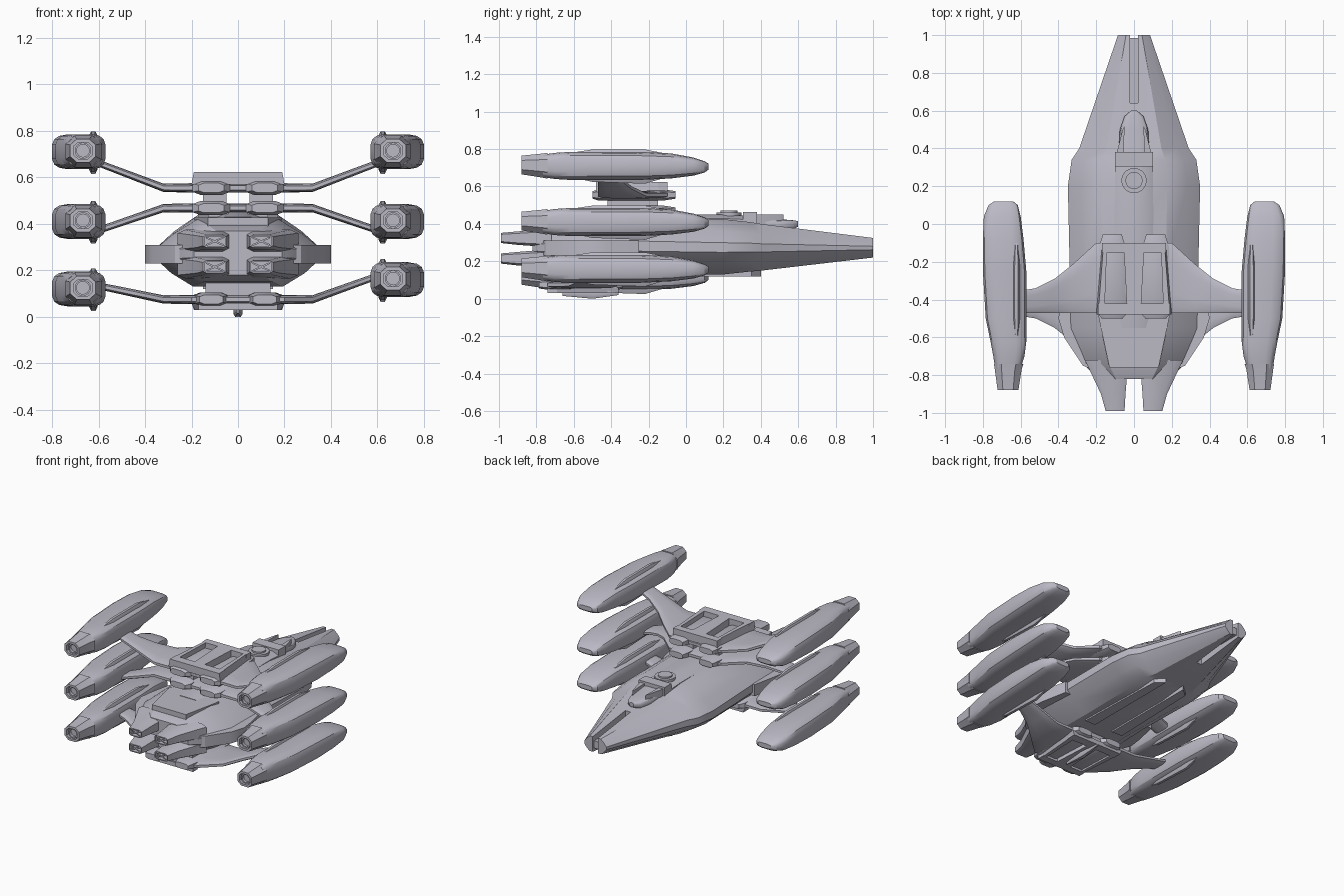
import bpy
import bmesh
from math import cos, sin, pi, radians
from mathutils import Vector

cube = bpy.data.objects.get("Cube")
if cube:
    bpy.data.objects.remove(cube, do_unlink=True)

grey = bpy.data.materials.new("pale_grey_hull")
grey.use_nodes = True
grey.diffuse_color = (0.5, 0.49, 0.56, 1)
grey.node_tree.nodes["Principled BSDF"].inputs["Base Color"].default_value = grey.diffuse_color
parts = []


def finish(name, bm):
    bmesh.ops.recalc_face_normals(bm, faces=bm.faces)
    mesh = bpy.data.meshes.new(name)
    bm.to_mesh(mesh)
    bm.free()
    mesh.materials.append(grey)
    obj = bpy.data.objects.new(name, mesh)
    bpy.context.collection.objects.link(obj)
    parts.append(obj)
    return obj


def skin(name, rings, recess=0, rim=0.01):
    """Join rings of points; optionally hollow out the first cap."""
    bm = bmesh.new()
    loops = [[bm.verts.new(p) for p in ring] for ring in rings]
    n = len(loops[0])
    for a, b in zip(loops, loops[1:]):
        for i in range(n):
            j = (i + 1) % n
            bm.faces.new((a[i], a[j], b[j], b[i]))
    front = bm.faces.new(loops[0])
    bm.faces.new(loops[-1])
    if recess:
        bmesh.ops.recalc_face_normals(bm, faces=bm.faces)
        bmesh.ops.inset_region(bm, faces=[front], thickness=rim)
        inner = bmesh.ops.extrude_face_region(bm, geom=[front])["geom"]
        moved = [v for v in inner if isinstance(v, bmesh.types.BMVert)]
        bmesh.ops.translate(bm, verts=moved, vec=(0, recess, 0))
        if front.is_valid:
            bm.faces.remove(front)
    return finish(name, bm)


def outline(a0, a1, b0, b1, n=16, k=0.6):
    """Rounded rectangle as a list of (a, b)."""
    top = cos(pi / n) ** k
    pts = []
    for i in range(n):
        t = 2 * pi * (i + 0.5) / n
        u, v = [abs(f(t)) ** k / top * (1 if f(t) > 0 else -1) for f in (cos, sin)]
        pts.append(((a0 + a1 + u * (a1 - a0)) / 2, (b0 + b1 + v * (b1 - b0)) / 2))
    return pts


def loft(name, sections, s=1, n=16, k=0.6, dz=0, **kw):
    """Sections along y: (y, x0, x1, z0, z1)."""
    rings = [[Vector((s * x, y, z + dz)) for x, z in outline(x0, x1, z0, z1, n, k)]
             for y, x0, x1, z0, z1 in sections]
    return skin(name, rings, **kw)


def prism(name, plan, z0, z1, s=1, shrink=1.0):
    """Plan polygon raised from z0 to z1."""
    return skin(name, [[Vector((s * x * f, y, z)) for x, y in plan]
                       for z, f in ((z0, 1), (z1, shrink))])


def box(name, x0, x1, y0, y1, z0, z1, s=1):
    return prism(name, [(x0, y0), (x1, y0), (x1, y1), (x0, y1)], z0, z1, s)


# Main hull, faceted and tapering to the tail
half = [(0.5, 1), (0.8, 0.55), (1, 0.15), (1, -0.2), (0.82, -0.6), (0.55, -1)]
section = half + [(-u, v) for u, v in reversed(half)]
hull_rings = []
for y, w, lo, hi in [(-0.82, 0.19, 0.18, 0.37), (-0.74, 0.27, 0.15, 0.4), (-0.55, 0.35, 0.13, 0.42),
                     (-0.25, 0.34, 0.13, 0.44), (0.2, 0.35, 0.13, 0.425), (0.34, 0.33, 0.145, 0.41),
                     (0.4, 0.29, 0.15, 0.4), (1, 0.085, 0.22, 0.325)]:
    mid, h = (lo + hi) / 2, (hi - lo) / 2
    hull_rings.append([Vector((u * w, y, mid + v * h)) for u, v in section])
hull = skin("hull", hull_rings)

# Slot that splits the tail in two
cutter = box("tail_slot_cutter", -0.02, 0.02, 0.64, 1.1, 0, 0.6)
parts.remove(cutter)
cutter.hide_render = True
cutter.hide_set(True)
slot = hull.modifiers.new("tail_slot", 'BOOLEAN')
slot.operation = 'DIFFERENCE'
slot.object = cutter
bpy.context.view_layer.objects.active = hull
bpy.ops.object.modifier_apply(modifier=slot.name)
bpy.data.objects.remove(cutter, do_unlink=True)
box("tail_slot_floor", -0.02, 0.02, 0.62, 0.985, 0.24, 0.29)

# Sloping plate on the front deck
prism("front_deck_plate", [(-0.19, -0.48), (-0.13, -0.76), (0.13, -0.76), (0.19, -0.48)], 0.39, 0.427)

# Spine, gun turret and rear fairing
loft("spine", [(-0.55, -0.1, 0.1, 0.36, 0.43), (-0.3, -0.11, 0.11, 0.36, 0.455),
               (0.2, -0.1, 0.1, 0.36, 0.45), (0.36, -0.1, 0.1, 0.36, 0.44)], n=8, k=0.7)
loft("rear_fairing", [(0.3, -0.085, 0.085, 0.36, 0.445), (0.5, -0.075, 0.075, 0.36, 0.425),
                      (0.57, -0.05, 0.05, 0.37, 0.42), (0.6, -0.015, 0.015, 0.385, 0.415)])
for name, r, z0, z1 in (("turret_base", 0.066, 0.43, 0.462), ("turret_cap", 0.045, 0.45, 0.472)):
    prism(name, [(x, y + 0.23) for x, y in outline(-r, r, -r, r, 24, 1)], z0, z1)
box("turret_mount", -0.1, 0.1, 0.305, 0.38, 0.4, 0.463)

for side, s in (("right", -1), ("left", 1)):
    prism(side + "_turret_fin", [(0.055, 0.36), (0.095, 0.36), (0.06, 0.5), (0.05, 0.52)],
          0.4, 0.45, s)
    # Side armour
    prism(side + "_side_armour", [(0.2, -0.78), (0.27, -0.75), (0.37, -0.6), (0.4, -0.5),
                                  (0.39, -0.42), (0.355, -0.25), (0.2, -0.25)], 0.23, 0.31, s)
    prism(side + "_belly_strake", [(0.07, -0.3), (0.15, -0.3), (0.13, 0.35), (0.07, 0.4)],
          0.12, 0.16, s)
    # Four forked exhausts with crossed grilles
    for level, z in (("upper", 0.325), ("lower", 0.215)):
        name = f"{side}_{level}_exhaust"
        loft(name, [(-0.99, 0.05, 0.15, z - 0.027, z + 0.027), (-0.9, 0.045, 0.175, z - 0.037, z + 0.035),
                    (-0.72, 0.03, 0.26, z - 0.05, z + 0.05)], s, n=8, k=0.4, recess=0.03, rim=0.007)
        for tilt in (-1, 1):
            skin(name + "_grille", [[Vector((s * (0.1 + e * 0.038), y, z + tilt * e * 0.017 + d))
                                     for y, d in ((-0.985, -0.004), (-0.985, 0.004),
                                                  (-0.955, 0.004), (-0.955, -0.004))] for e in (-1, 1)])

# Three wing decks: base height, outward rise on each side, reversed front to back
decks = {"top": (0.555, 0.1, 0.1, False), "middle": (0.468, -0.09, -0.09, False),
         "bottom": (0.075, 0.055, 0.095, True)}
stations = [(0, -0.47, -0.1, 0, 0.04), (0.2, -0.47, -0.1, 0, 0.04), (0.32, -0.47, -0.21, 0, 0.036),
            (0.42, -0.47, -0.29, 0.38, 0.034), (0.52, -0.47, -0.34, 0.76, 0.032),
            (0.61, -0.47, -0.355, 1.1, 0.03)]
pod_heights = {"top": (0.71, 0.71), "middle": (0.41, 0.41), "bottom": (0.12, 0.16)}

for deck, (base, rise_r, rise_l, flip) in decks.items():
    def fy(y):
        return -0.84 - y if flip else y

    for i, (side, s) in enumerate((("right", -1), ("left", 1))):
        rise = (rise_r, rise_l)[i]
        name = f"{deck}_{side}"
        # Swept wing arm
        skin(name + "_wing", [[Vector((s * x, fy(y), base + t * rise + z))
                               for y, z in outline(y0, y1, -h / 2, h / 2, 12, 0.6)]
                              for x, y0, y1, t, h in stations])
        # Rounded root housing
        loft(name + "_root", [(fy(y), 0.115 - w, 0.115 + w, base - h, base + h)
                              for y, w, h in ((-0.5, 0.055, 0.02), (-0.47, 0.08, 0.03),
                                              (-0.12, 0.07, 0.03), (-0.055, 0.05, 0.02))],
             s, n=8, k=0.6)

        # Pod body, with its bulged outer flank
        pz = pod_heights[deck][i]
        loft(name + "_pod", [(-0.765, 0.6, 0.735, -0.06, 0.06), (-0.7, 0.58, 0.745, -0.07, 0.07),
                             (-0.62, 0.57, 0.76, -0.075, 0.075), (-0.5, 0.57, 0.785, -0.075, 0.075),
                             (-0.25, 0.57, 0.8, -0.075, 0.075), (-0.08, 0.585, 0.8, -0.067, 0.067),
                             (0.04, 0.6, 0.795, -0.052, 0.045), (0.1, 0.615, 0.77, -0.035, 0.025),
                             (0.12, 0.64, 0.74, -0.02, 0.012)], s, dz=pz, n=16, k=0.55)
        # Pod collar, thruster and inner ridge
        loft(name + "_thruster", [(-0.88, 0.612, 0.722, -0.045, 0.055), (-0.77, 0.595, 0.737, -0.062, 0.066),
                                  (-0.74, 0.585, 0.742, -0.068, 0.07)], s, n=8, k=0.8, dz=pz,
             recess=0.03, rim=0.016)
        prism_pts = [Vector((s * 0.667 + 0.035 * cos(a * pi / 8), 0, pz + 0.005 + 0.035 * sin(a * pi / 8)))
                     for a in range(16)]
        skin(name + "_thruster_core", [[p + Vector((0, y, 0)) for p in prism_pts] for y in (-0.868, -0.8)],
             recess=0.02, rim=0.008)
        loft(name + "_pod_ridge", [(-0.62, 0.61, 0.635, -0.06, 0.07), (-0.5, 0.6, 0.645, -0.085, 0.088),
                                   (-0.22, 0.6, 0.645, -0.095, 0.088), (-0.1, 0.61, 0.635, -0.06, 0.065)],
             s, dz=pz, n=12, k=0.7)

    # Open frame on the outer decks
    if deck != "middle":
        d = -1 if flip else 1
        z0, z1 = base + d * 0.015, base + d * (0.045 if flip else 0.068)
        for side, s in (("right", -1), ("left", 1)):
            prism(f"{deck}_{side}_frame_rail", [(0.165, fy(-0.48)), (0.2, fy(-0.48)),
                                                (0.17, fy(-0.11)), (0.15, fy(-0.11))], z0, z1, s, 0.95)
        prism(deck + "_frame_spine", [(-0.035, fy(-0.48)), (0.035, fy(-0.48)),
                                      (0.055, fy(-0.11)), (-0.055, fy(-0.11))], z0, z1)
        box(deck + "_frame_front", -0.19, 0.19, fy(-0.48), fy(-0.42), z0, z1)
        box(deck + "_frame_back", -0.17, 0.17, fy(-0.15), fy(-0.1), z0, z1)

# Pylons between the decks and the hull
for s, side in ((-1, "right"), (1, "left")):
    box(side + "_deck_pylon", 0.05, 0.15, -0.42, -0.15, 0.48, 0.54, s)
    box(side + "_hull_pylon", 0.04, 0.13, -0.42, -0.15, 0.41, 0.46, s)
box("belly_pylon", -0.14, 0.14, -0.7, -0.4, 0.08, 0.15)
loft("belly_keel", [(-0.66, -0.005, 0.005, 0.015, 0.04), (-0.5, -0.02, 0.02, 0, 0.06),
                    (-0.36, -0.005, 0.005, 0.02, 0.05)], n=8)

# Smooth the rounded parts, keep creases sharp
bpy.ops.object.select_all(action='DESELECT')
for obj in parts:
    obj.select_set(True)
bpy.context.view_layer.objects.active = hull
bpy.ops.object.shade_smooth_by_angle(angle=radians(32))
